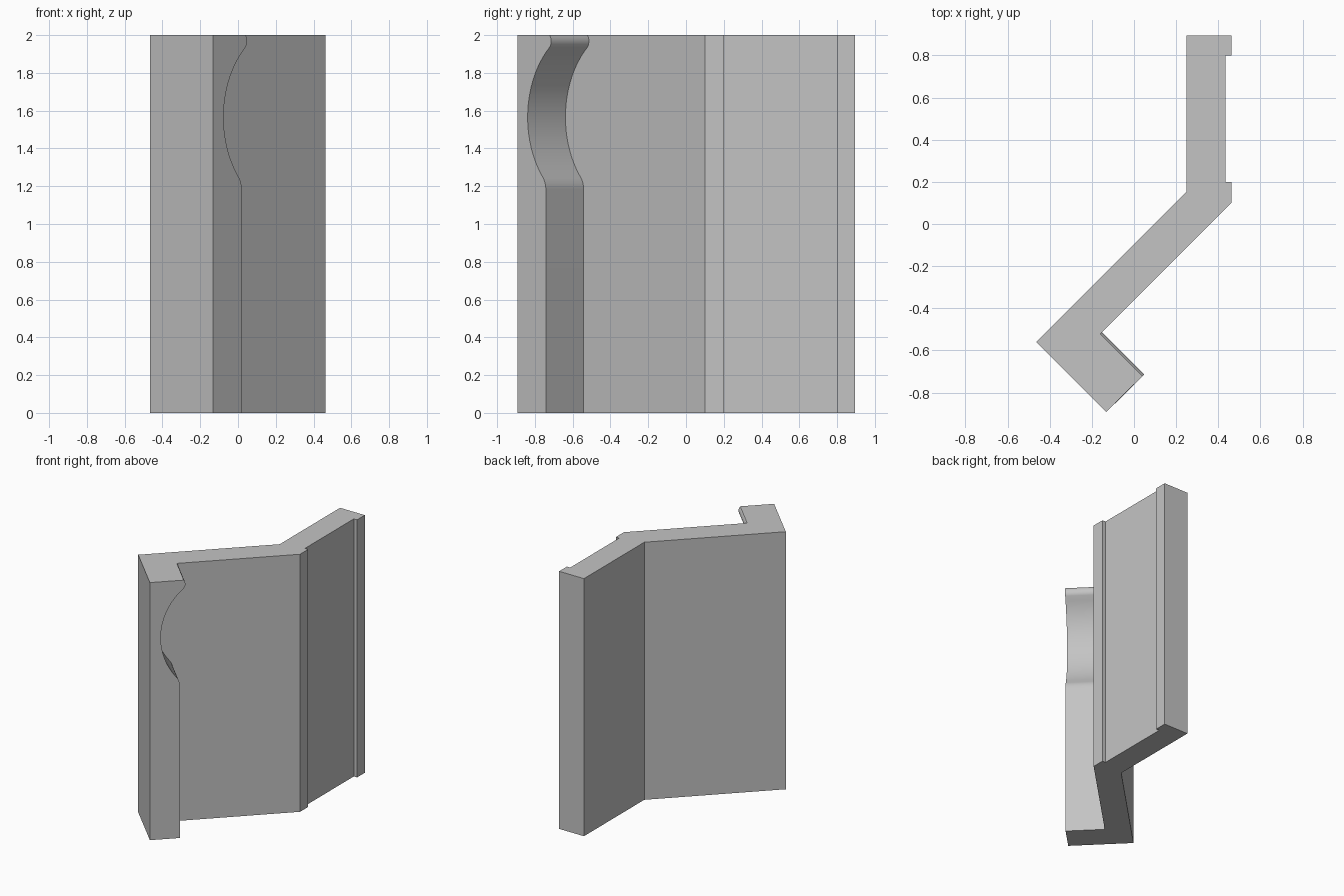
import bpy
import bmesh
from math import sin, cos, atan2, asin, degrees, radians, sqrt

if "Cube" in bpy.data.objects:
    bpy.data.objects.remove(bpy.data.objects["Cube"], do_unlink=True)

grey = bpy.data.materials.new("plain_grey")
grey.use_nodes = True
colour = (0.55, 0.55, 0.55, 1)
grey.diffuse_color = colour
grey.node_tree.nodes["Principled BSDF"].inputs["Base Color"].default_value = colour

HEIGHT = 2.0
FRONT = 0.762    # x - y on the outer end of the flange
FLANGE = 0.2     # flange depth along each axis


def arc(centre, radius, start, end, steps):
    """Points on an arc, angles in degrees."""
    angles = [radians(start + (end - start) * i / steps) for i in range(steps + 1)]
    return [(centre[0] + radius * cos(a), centre[1] + radius * sin(a)) for a in angles]


def bearing(a, b):
    return degrees(atan2(b[1] - a[1], b[0] - a[0]))


# Flange edge: straight below, fillet, round scoop, then a rolled lip
fillet, scoop, lip = (-0.076, 1.183), (0.392, 1.565), (0.018, 1.968)
r_fillet, r_scoop, r_lip = 0.104, 0.5, 0.05
low = bearing(fillet, scoop)
high = bearing(scoop, lip)
top = degrees(asin((HEIGHT - lip[1]) / r_lip))
edge = [(fillet[0] + r_fillet, 0.0)]
edge += arc(fillet, r_fillet, 0, low, 8)
edge += arc(scoop, r_scoop, 180 + low, high, 24)[1:]
edge += arc(lip, r_lip, high - 180, top, 12)[1:]


def section(s):
    """Plan outline of the panel with the flange reaching to s."""
    x = s / sqrt(2)
    return [
        (0.25, 0.895), (0.463, 0.895), (0.463, 0.80), (0.435, 0.80),
        (0.435, 0.20), (0.463, 0.20), (0.463, 0.10),
        (x - FLANGE, x - FRONT + FLANGE), (x, x - FRONT),
        (-0.132, -0.893), (-0.465, -0.56), (0.25, 0.155),
    ]


# Loft the plan outline upwards along the edge curve
bm = bmesh.new()
rings = [[bm.verts.new((x, y, z)) for x, y in section(s)] for s, z in edge]
count = len(rings[0])
for lower, upper in zip(rings, rings[1:]):
    for i in range(count):
        j = (i + 1) % count
        bm.faces.new((lower[i], lower[j], upper[j], upper[i]))
bm.faces.new(rings[0])
bm.faces.new(rings[-1])
bmesh.ops.recalc_face_normals(bm, faces=bm.faces)

# Merge the flat strips into whole faces
bmesh.ops.dissolve_limit(bm, angle_limit=radians(0.5), verts=bm.verts, edges=bm.edges)

mesh = bpy.data.meshes.new("angled_panel")
bm.to_mesh(mesh)
bm.free()
mesh.materials.append(grey)
panel = bpy.data.objects.new("angled_panel", mesh)
bpy.context.collection.objects.link(panel)

bpy.ops.object.select_all(action="DESELECT")
panel.select_set(True)
bpy.context.view_layer.objects.active = panel
bpy.ops.object.shade_smooth_by_angle(angle=radians(25))
